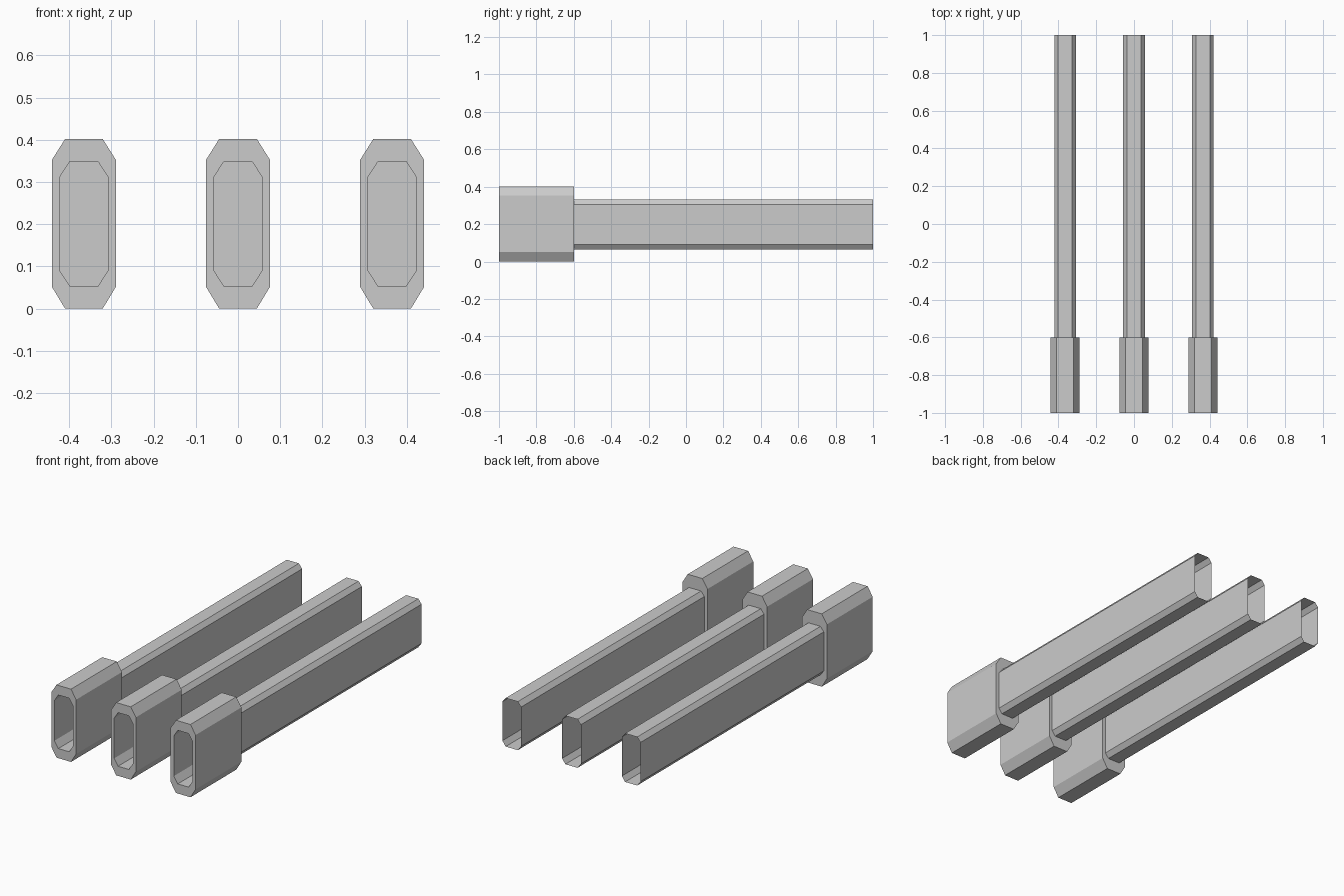
import bpy, bmesh

if "Cube" in bpy.data.objects:
    bpy.data.objects.remove(bpy.data.objects["Cube"])


def octagon(bm, x, y, half, flat, zs):
    """Ring of eight vertices: an upright chamfered rectangle facing y."""
    z0, z1, z2, z3 = zs
    pts = [(-flat, z0), (flat, z0), (half, z1), (half, z2),
           (flat, z3), (-flat, z3), (-half, z2), (-half, z1)]
    return [bm.verts.new((x + px, y, pz)) for px, pz in pts]


def bridge(bm, a, b):
    """Quads between two matching rings."""
    for i in range(8):
        j = (i + 1) % 8
        bm.faces.new((a[i], a[j], b[j], b[i]))


def finish(bm, name):
    bmesh.ops.recalc_face_normals(bm, faces=bm.faces)
    mesh = bpy.data.meshes.new(name)
    bm.to_mesh(mesh)
    bm.free()
    bpy.context.collection.objects.link(bpy.data.objects.new(name, mesh))


OUTER = (0.076, 0.0445, (0, 0.052, 0.352, 0.402))
HOLE = (0.057, 0.033, (0.053, 0.09, 0.312, 0.349))
TUBE = (0.057, 0.037, (0.063, 0.09, 0.306, 0.331))

for side, x in (("left", -0.365), ("middle", 0), ("right", 0.365)):
    # Thick front sleeve with a deep recess
    bm = bmesh.new()
    back = octagon(bm, x, -0.6, *OUTER)
    front = octagon(bm, x, -1, *OUTER)
    rim = octagon(bm, x, -1, *HOLE)
    floor = octagon(bm, x, -0.602, *HOLE)
    for a, b in ((back, front), (front, rim), (rim, floor)):
        bridge(bm, a, b)
    bm.faces.new(floor)
    bm.faces.new(back)
    finish(bm, side + "_sleeve")

    # Long thin-walled tube, open at the back
    bm = bmesh.new()
    bridge(bm, octagon(bm, x, -0.6, *TUBE), octagon(bm, x, 1, *TUBE))
    finish(bm, side + "_tube")
